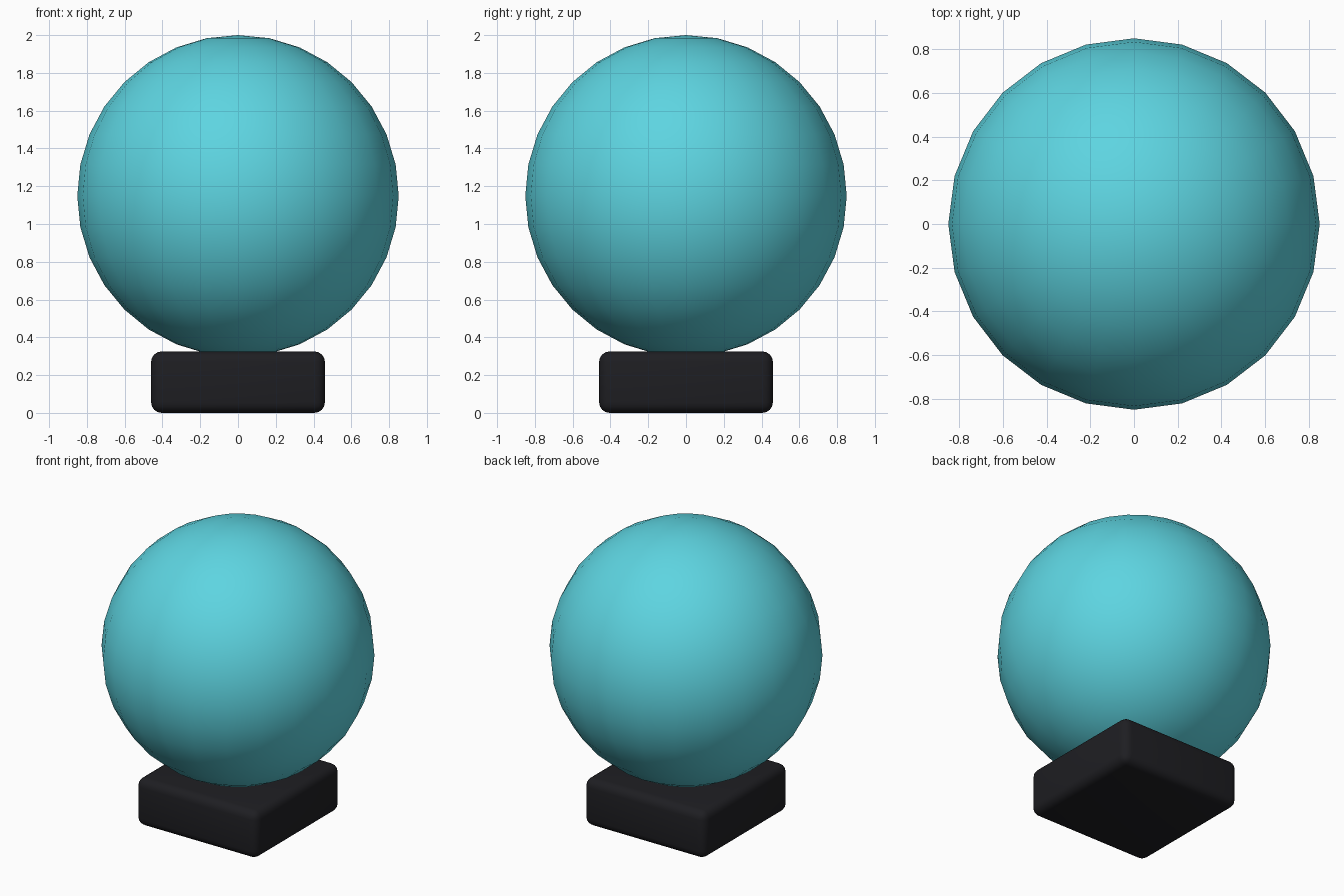
import bpy
import math

if "Cube" in bpy.data.objects:
    bpy.data.objects.remove(bpy.data.objects["Cube"])


def colour(obj, name, rgb):
    mat = bpy.data.materials.new(name)
    mat.diffuse_color = (*rgb, 1.0)
    mat.use_nodes = True
    mat.node_tree.nodes["Principled BSDF"].inputs["Base Color"].default_value = mat.diffuse_color
    obj.data.materials.append(mat)


# Globe
R = 0.851
bpy.ops.mesh.primitive_uv_sphere_add(segments=24, ring_count=16, radius=R,
                                     location=(0, 0, 2 - R))
globe = bpy.context.object
globe.name = "globe"
bpy.ops.object.shade_smooth()
colour(globe, "teal", (0.11, 0.66, 0.75))

# Square base block with rounded edges
W, H = 0.92, 0.325
bpy.ops.mesh.primitive_cube_add(size=1, location=(0, 0, H / 2))
base = bpy.context.object
base.name = "base"
base.scale = (W, W, H)
bpy.ops.object.transform_apply(location=False, rotation=False, scale=True)
bevel = base.modifiers.new("rounded_edges", 'BEVEL')
bevel.width = 0.055
bevel.segments = 4
bpy.ops.object.modifier_apply(modifier=bevel.name)
bpy.ops.object.shade_smooth_by_angle(angle=math.radians(35))
colour(base, "black", (0.013, 0.013, 0.016))
